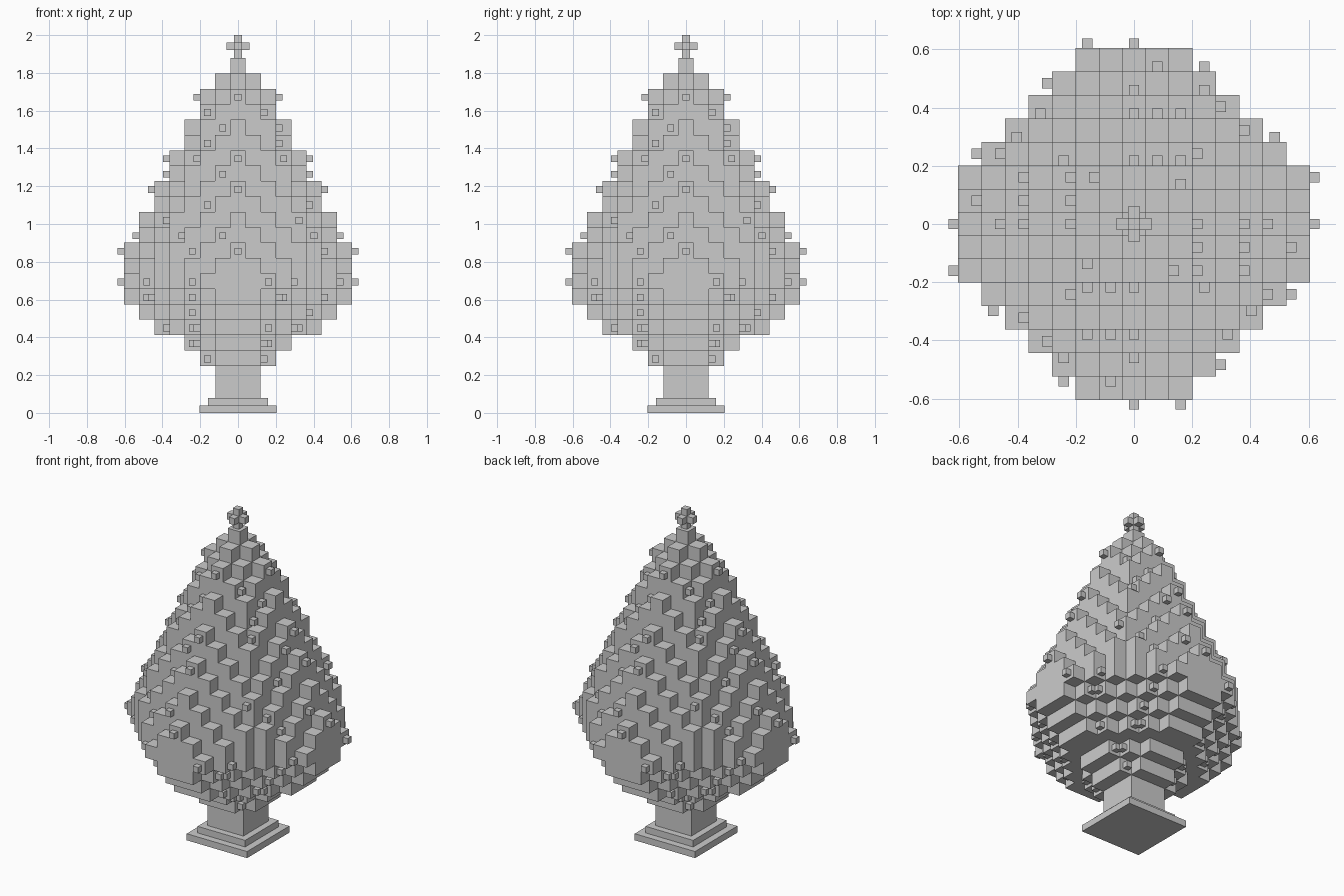
import bpy, bmesh
from mathutils import Matrix, Vector

if "Cube" in bpy.data.objects:
    bpy.data.objects.remove(bpy.data.objects["Cube"])

CELL, STEP, FOOT = 0.0806, 0.0815, 0.249   # cell width, layer height, foliage bottom
BEAD = 0.036

grey = bpy.data.materials.new("plain_grey")
grey.use_nodes = True
colour = (0.6, 0.6, 0.6, 1)
grey.diffuse_color = colour
grey.node_tree.nodes["Principled BSDF"].inputs["Base Color"].default_value = colour


def finish(name, bm):
    mesh = bpy.data.meshes.new(name)
    bm.to_mesh(mesh)
    bm.free()
    mesh.materials.append(grey)
    bpy.context.collection.objects.link(bpy.data.objects.new(name, mesh))


def add_box(bm, centre, size):
    scale = Matrix.Diagonal((*size, 1))
    bmesh.ops.create_cube(bm, size=1, matrix=Matrix.Translation(centre) @ scale)


def slab(name, half, low, high):
    bm = bmesh.new()
    add_box(bm, (0, 0, (low + high) / 2), (2 * half, 2 * half, high - low))
    finish(name, bm)


# Stepped foot and trunk
slab("base_plate", 0.203, 0, 0.04)
slab("base_step", 0.16, 0.04, 0.08)
slab("trunk", 0.12, 0.08, FOOT)

# Foliage: octagonal layers, widening quickly and then tapering to one cell
BOTTOM = [(2, 3), (3, 4), (5, 6), (6, 7), (7, 8)]


def filled(i, j, k):
    a, b = sorted((abs(i), abs(j)))
    if not 0 <= k < 20 or a + b > 9 or b > 7:
        return False
    if k < len(BOTTOM):
        reach, total = BOTTOM[k]
        return b <= reach and a + b <= total
    if k >= 18:
        return a + b <= 19 - k
    return 22 - 2 * b - a > k


bm = bmesh.new()
span = range(-7, 8)
directions = [Vector(d) for d in ((1, 0, 0), (-1, 0, 0), (0, 1, 0), (0, -1, 0), (0, 0, 1), (0, 0, -1))]
for k in range(20):
    for i in span:
        for j in span:
            if not filled(i, j, k):
                continue
            for d in directions:
                if filled(i + int(d.x), j + int(d.y), k + int(d.z)):
                    continue
                u = Vector((d.y, d.z, d.x))
                v = d.cross(u)
                corners = [Vector((i, j, k + 0.5)) + (d + p * u + q * v) / 2
                           for p, q in ((-1, -1), (1, -1), (1, 1), (-1, 1))]
                bm.faces.new([bm.verts.new((c.x * CELL, c.y * CELL, FOOT + c.z * STEP))
                              for c in corners])
bmesh.ops.remove_doubles(bm, verts=bm.verts, dist=0.001)
bmesh.ops.recalc_face_normals(bm, faces=bm.faces)
finish("foliage", bm)

# Small cube beads on the four sides: layer -> columns
BEADS = {0: (-2,), 1: (-3, 2), 2: (-3, 2, 4), 3: (-3,), 4: (-6, -3, 3),
         5: (-6, -3, 2), 7: (-3, 0), 8: (-1, 5), 9: (4,), 10: (-2,), 11: (0,),
         12: (-1,), 13: (0, 3), 14: (-2,), 15: (-1,), 16: (-2,), 17: (0,)}
bm = bmesh.new()
for k, columns in BEADS.items():
    for i in columns:
        depth = max(j for j in range(8) if filled(i, j, k))
        out = (depth + 0.5) * CELL + BEAD / 2 - 0.002
        for turn in range(4):
            spin = Matrix.Rotation(turn * 1.570796, 4, "Z")
            add_box(bm, spin @ Vector((i * CELL, -out, FOOT + (k + 0.45) * STEP)), (BEAD,) * 3)
finish("beads", bm)

# Topper: a cross with arms along all three axes
bm = bmesh.new()
for axis in range(3):
    size = [0.04] * 3
    size[axis] = 0.12
    add_box(bm, (0, 0, 1.94), size)
finish("topper", bm)
